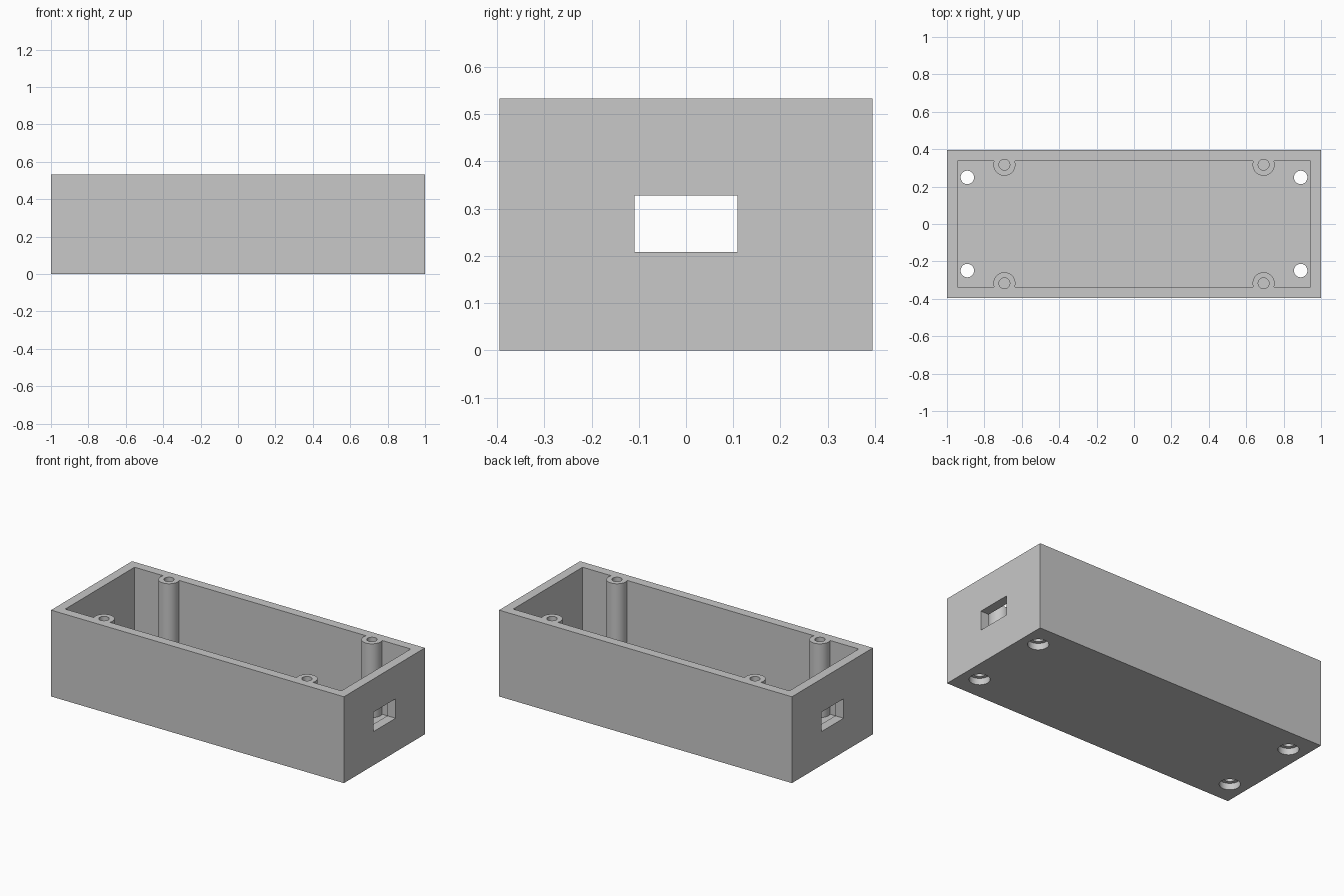
import bpy
import math

if "Cube" in bpy.data.objects:
    bpy.data.objects.remove(bpy.data.objects["Cube"], do_unlink=True)

LENGTH, DEPTH, HEIGHT = 2.0, 0.79, 0.533
WALL, FLOOR = 0.057, 0.078
CORNERS = [(sx, sy) for sx in (-1, 1) for sy in (-1, 1)]

grey = bpy.data.materials.new("plain grey plastic")
grey.use_nodes = True
grey.diffuse_color = (0.58, 0.58, 0.58, 1)
grey.node_tree.nodes["Principled BSDF"].inputs["Base Color"].default_value = grey.diffuse_color


def box(name, size, x, y, z_low):
    """Box standing on z_low."""
    bpy.ops.mesh.primitive_cube_add(size=1, location=(x, y, z_low + size[2] / 2))
    ob = bpy.context.object
    ob.name = name
    ob.scale = size
    bpy.ops.object.transform_apply(location=True, rotation=True, scale=True)
    ob.data.materials.append(grey)
    return ob


def rod(name, radius, x, y, z_low, z_high):
    """Vertical round rod between two heights."""
    bpy.ops.mesh.primitive_cylinder_add(vertices=48, radius=radius, depth=z_high - z_low,
                                        location=(x, y, (z_low + z_high) / 2))
    ob = bpy.context.object
    ob.name = name
    bpy.ops.object.transform_apply(location=True, rotation=True, scale=True)
    ob.data.materials.append(grey)
    return ob


def cut(target, cutter):
    """Subtract the cutter from the target and discard it."""
    bpy.context.view_layer.objects.active = target
    mod = target.modifiers.new("cut", "BOOLEAN")
    mod.operation = "DIFFERENCE"
    mod.solver = "EXACT"
    mod.object = cutter
    bpy.ops.object.modifier_apply(modifier=mod.name)
    bpy.data.objects.remove(cutter, do_unlink=True)


# Open box: the cavity leaves four screw posts standing against the long walls
case = box("open_case", (LENGTH, DEPTH, HEIGHT), 0, 0, 0)
cavity = box("cavity", (LENGTH - 2 * WALL, DEPTH - 2 * WALL, HEIGHT), 0, 0, FLOOR)
for sx, sy in CORNERS:
    cut(cavity, rod("post", 0.059, sx * 0.693, sy * 0.317, -0.1, 1))
cut(case, cavity)

for sx, sy in CORNERS:
    # Screw hole down each post
    cut(case, rod("screw_hole", 0.029, sx * 0.693, sy * 0.317, FLOOR + 0.01, 1))
    # Stepped mounting hole through the floor
    cut(case, rod("mounting_hole", 0.036, sx * 0.891, sy * 0.249, -0.1, FLOOR + 0.1))
    cut(case, rod("mounting_recess", 0.058, sx * 0.891, sy * 0.249, -0.1, 0.04))

# Rectangular cable opening in both end walls
for sx in (-1, 1):
    cut(case, box("cable_opening", (0.2, 0.218, 0.12), sx, 0, 0.208))

# Smooth the round posts and holes, keep the edges sharp
bpy.ops.object.select_all(action="DESELECT")
case.select_set(True)
bpy.context.view_layer.objects.active = case
bpy.ops.object.shade_smooth_by_angle(angle=math.radians(30))
